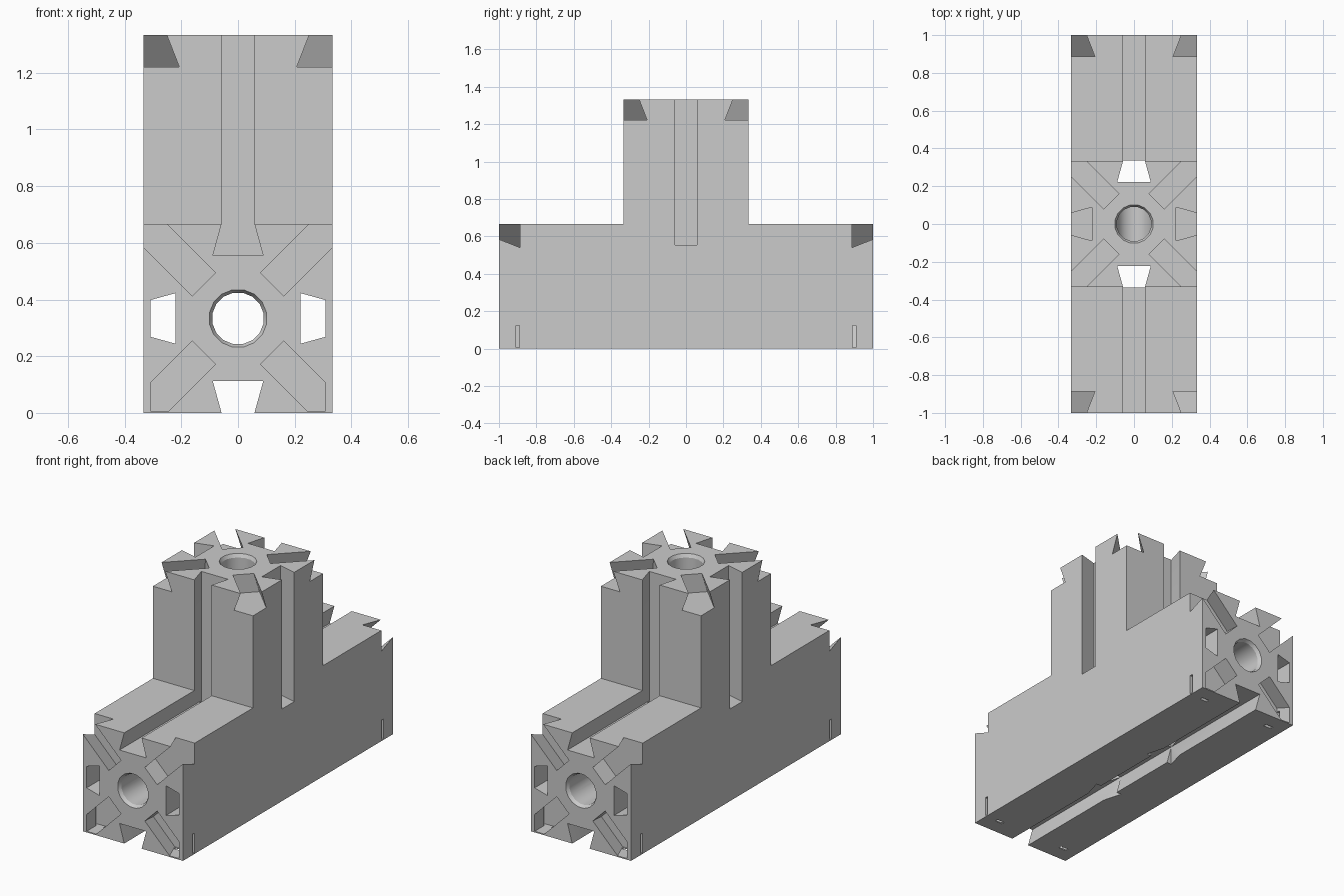
import bpy, bmesh, math
from mathutils import Vector

if "Cube" in bpy.data.objects:
    bpy.data.objects.remove(bpy.data.objects["Cube"], do_unlink=True)

H = 1 / 3                    # half width of the square section
DEPTH = 0.112                # slot depth
WIDE, NARROW = 0.089, 0.058  # dovetail half widths, inside and at the mouth
OVER = 0.002
X, Y, Z = Vector((1, 0, 0)), Vector((0, 1, 0)), Vector((0, 0, 1))

grey = bpy.data.materials.new("plain_grey")
grey.use_nodes = True
colour = (0.6, 0.6, 0.6, 1)
grey.diffuse_color = colour
grey.node_tree.nodes["Principled BSDF"].inputs["Base Color"].default_value = colour


def loft(name, rings):
    """Solid through a list of matching rings of points."""
    bm = bmesh.new()
    loops = [[bm.verts.new(p) for p in ring] for ring in rings]
    n = len(loops[0])
    for a, b in zip(loops, loops[1:]):
        for i in range(n):
            j = (i + 1) % n
            bm.faces.new((a[i], a[j], b[j], b[i]))
    bm.faces.new(loops[0])
    bm.faces.new(loops[-1])
    bmesh.ops.recalc_face_normals(bm, faces=bm.faces)
    mesh = bpy.data.meshes.new(name)
    bm.to_mesh(mesh)
    bm.free()
    mesh.materials.append(grey)
    obj = bpy.data.objects.new(name, mesh)
    bpy.context.collection.objects.link(obj)
    return obj


def box(name, x0, x1, y0, y1, z0, z1):
    ring = [(x0, y0), (x1, y0), (x1, y1), (x0, y1)]
    return loft(name, [[(x, y, z) for x, y in ring] for z in (z0, z1)])


def dovetail(start, out, along, length):
    """Slot cutter, narrow at the surface, running along a direction."""
    side = along.cross(out)
    lip = NARROW - (WIDE - NARROW) * OVER / DEPTH
    shape = [(-WIDE, -DEPTH), (WIDE, -DEPTH), (lip, OVER), (-lip, OVER)]
    return loft("slot_cutter", [[start + along * t + side * u + out * v for u, v in shape]
                                for t in (0, length)])


def bore(centre, axis, side, stations):
    """Round hole cutter from (distance, radius) stations."""
    other = axis.cross(side)
    angles = [math.tau * (i + 0.5) / 16 for i in range(16)]
    return loft("bore_cutter", [[centre + axis * t + (side * math.cos(a) + other * math.sin(a)) * r
                                 for a in angles] for t, r in stations])


def combine(target, tool, operation="DIFFERENCE"):
    mod = target.modifiers.new("join", "BOOLEAN")
    mod.operation = operation
    mod.solver = "EXACT"
    mod.object = tool
    bpy.context.view_layer.objects.active = target
    bpy.ops.object.modifier_apply(modifier=mod.name)
    bpy.data.objects.remove(tool, do_unlink=True)


# T-shaped solid, one outline swept across the width
outline = [(-1, 0), (1, 0), (1, 2 * H), (H, 2 * H), (H, 4 * H), (-H, 4 * H), (-H, 2 * H), (-1, 2 * H)]
block = loft("connector_block", [[(x, y, z) for y, z in outline] for x in (-H, H)])
centre = Vector((0, 0, H))

# Slots along the beam: bottom, sides, and the top up to the upright
combine(block, dovetail(Vector((0, -1.1, 0)), -Z, Y, 2.2))
for s in (-1, 1):
    combine(block, dovetail(Vector((s * H, -1.1, H)), X * s, Y, 2.2))
    combine(block, dovetail(Vector((0, s * (H - DEPTH), 2 * H)), Z, Y * s, 1))

# Slots down the upright: front and back run right through
for s in (-1, 1):
    combine(block, dovetail(Vector((0, s * H, -0.1)), Y * s, Z, 1.6))
    combine(block, dovetail(Vector((s * H, 0, 2 * H - DEPTH)), X * s, Z, 1))

# Diagonal pockets on the two beam ends and the top
ends = [(centre - Y, -Y, X, Z), (centre + Y, Y, X, Z), (Z * 4 * H, Z, X, Y)]
for middle, out, u, v in ends:
    for su in (-1, 1):
        for sv in (-1, 1):
            along = (u * su + v * sv).normalized()
            combine(block, dovetail(middle + along * 0.17, out, along, 0.45))

# Chamfered bores: along the beam and down the upright
flare, hole, bevel = 0.103, 0.092, 0.02
ring = [(1.01, flare), (1, flare), (1 - bevel, hole)]
combine(block, bore(centre, Y, X, [(-t, r) for t, r in ring] + [(t, r) for t, r in ring[::-1]]))
combine(block, bore(centre, Z, X, [(0, hole), (1 - bevel, hole), (1, flare), (1.01, flare)]))

# Thin skins closing the side slots and the lower pockets
for s in (-1, 1):
    a, b = sorted((s * 0.308, s * H))
    combine(block, box("side_skin", a, b, -1, 1, 0, 0.45), "UNION")
    a, b = sorted((s * 0.15, s * H))
    combine(block, box("bottom_skin", a, b, -1, 1, 0, 0.007), "UNION")

# Small slits at the back of the lower pockets
for sx in (-1, 1):
    for sy in (-1, 1):
        y0, y1 = sorted((sy * 0.89, sy * 0.91))
        a, b = sorted((sx * 0.3, sx * 0.35))
        combine(block, box("slit_cutter", a, b, y0, y1, 0.007, 0.125))
        a, b = sorted((sx * 0.21, sx * 0.26))
        combine(block, box("slit_cutter", a, b, y0, y1, -0.01, 0.02))

bpy.ops.object.select_all(action="DESELECT")
block.select_set(True)
bpy.context.view_layer.objects.active = block
bpy.ops.object.shade_smooth_by_angle(angle=math.radians(25))
